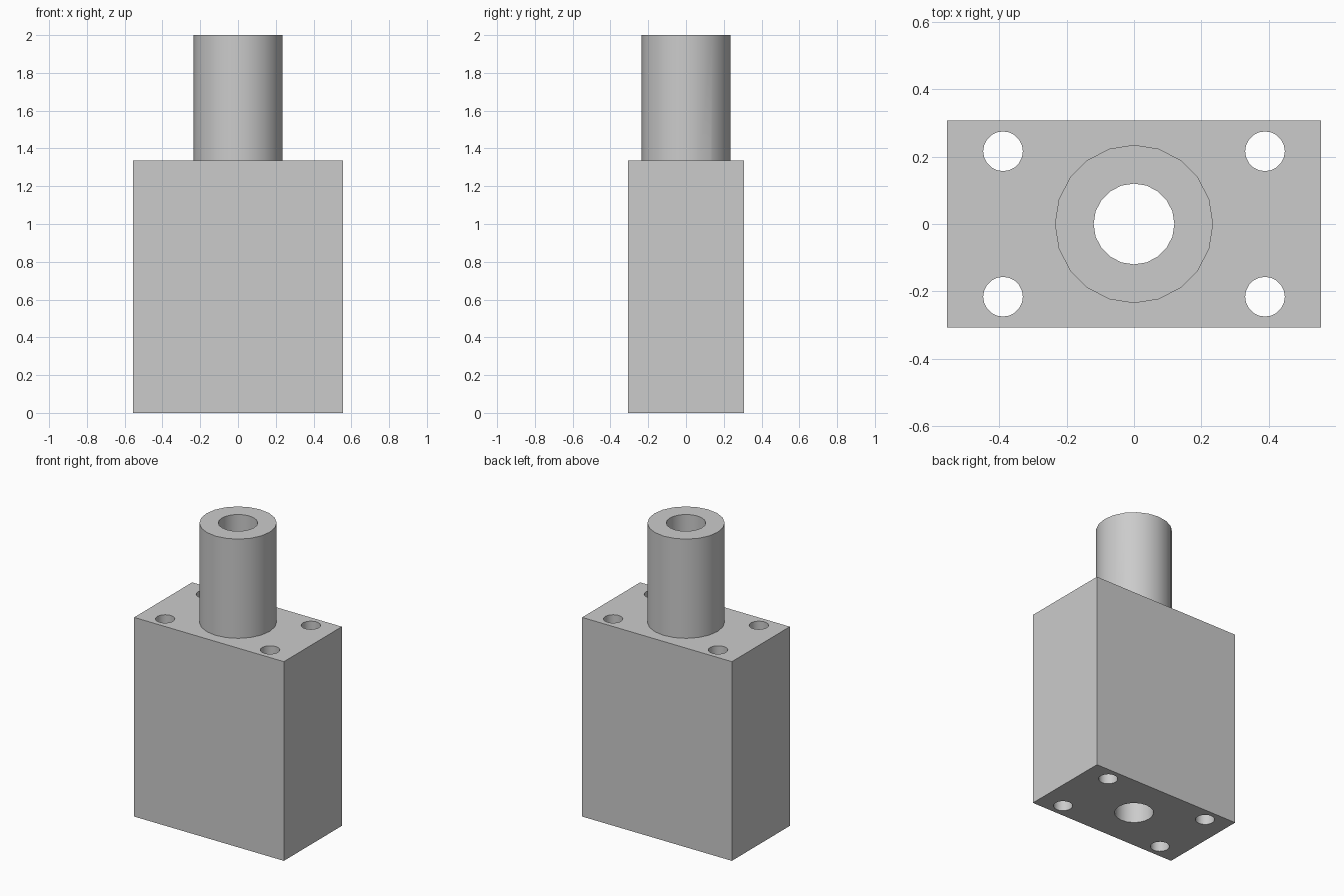
import bpy, bmesh
from math import radians
from mathutils import Matrix

old = bpy.data.objects.get("Cube")
if old:
    bpy.data.objects.remove(old)

WIDTH, DEPTH, BODY_TOP, TOP = 1.11, 0.614, 1.335, 2.0
POST_R, BORE_R, BOLT_R = 0.235, 0.12, 0.059
BOLT_X, BOLT_Y = 0.389, 0.216

grey = bpy.data.materials.new("Plain grey")
colour = (0.6, 0.6, 0.6, 1)
grey.diffuse_color = colour
grey.use_nodes = True
grey.node_tree.nodes["Principled BSDF"].inputs["Base Color"].default_value = colour


def add_rod(bm, x, y, radius, z0, z1, sides):
    """Closed vertical cylinder."""
    bmesh.ops.create_cone(
        bm, cap_ends=True, segments=sides, radius1=radius, radius2=radius,
        depth=z1 - z0, matrix=Matrix.Translation((x, y, (z0 + z1) / 2)))


def make_object(name, bm):
    mesh = bpy.data.meshes.new(name)
    bm.to_mesh(mesh)
    bm.free()
    mesh.materials.append(grey)
    obj = bpy.data.objects.new(name, mesh)
    bpy.context.collection.objects.link(obj)
    return obj


def combine(target, tool, operation):
    """Apply a boolean and remove the tool object."""
    mod = target.modifiers.new(operation.title(), 'BOOLEAN')
    mod.operation, mod.solver, mod.object = operation, 'EXACT', tool
    bpy.context.view_layer.objects.active = target
    bpy.ops.object.modifier_apply(modifier=mod.name)
    bpy.data.objects.remove(tool)


# Rectangular block
bm = bmesh.new()
bmesh.ops.create_cube(bm, size=1, matrix=Matrix.Translation((0, 0, BODY_TOP / 2))
                      @ Matrix.Diagonal((WIDTH, DEPTH, BODY_TOP, 1)))
block = make_object("block_with_post", bm)

# Round post on top of the block
bm = bmesh.new()
add_rod(bm, 0, 0, POST_R, BODY_TOP - 0.1, TOP, 20)
combine(block, make_object("post", bm), 'UNION')

# Central bore and four corner bolt holes, all right through
bm = bmesh.new()
add_rod(bm, 0, 0, BORE_R, -0.1, TOP + 0.1, 20)
for sx in (-1, 1):
    for sy in (-1, 1):
        add_rod(bm, sx * BOLT_X, sy * BOLT_Y, BOLT_R, -0.1, BODY_TOP + 0.1, 20)
combine(block, make_object("hole_cutter", bm), 'DIFFERENCE')

# Smooth round walls, crisp edges
bpy.ops.object.select_all(action='DESELECT')
block.select_set(True)
bpy.context.view_layer.objects.active = block
bpy.ops.object.shade_smooth_by_angle(angle=radians(30))
